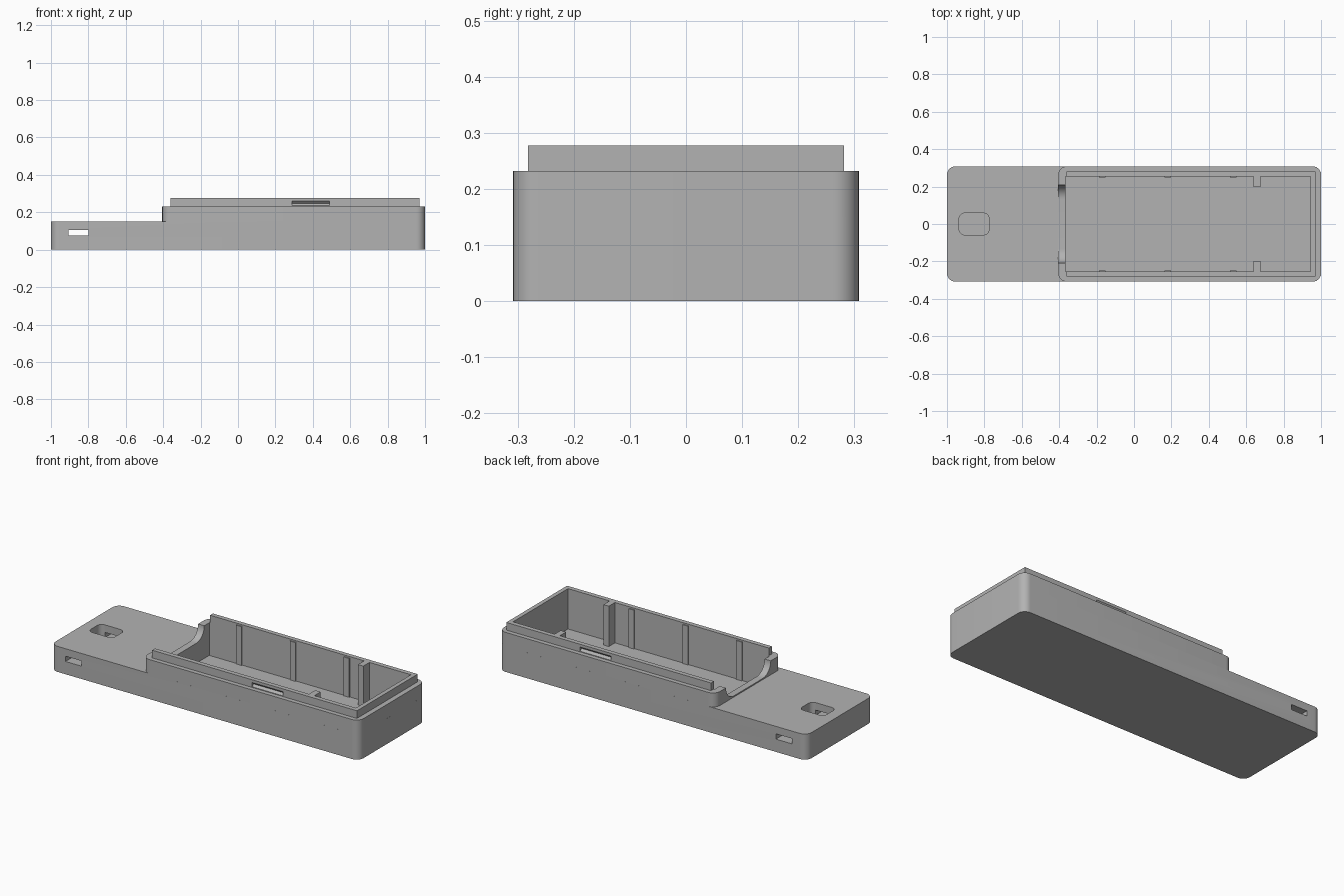
import bpy, bmesh, math
from mathutils import Vector

if "Cube" in bpy.data.objects:
    bpy.data.objects.remove(bpy.data.objects["Cube"])

grey = bpy.data.materials.new("plain_grey")
grey.use_nodes = True
grey.diffuse_color = (0.45, 0.45, 0.45, 1)
grey.node_tree.nodes["Principled BSDF"].inputs["Base Color"].default_value = grey.diffuse_color


def prism(name, outline, direction):
    """Extrude a closed 3D outline along a direction."""
    bm = bmesh.new()
    face = bm.faces.new([bm.verts.new(p) for p in outline])
    new = bmesh.ops.extrude_face_region(bm, geom=[face])["geom"]
    verts = [v for v in new if isinstance(v, bmesh.types.BMVert)]
    bmesh.ops.translate(bm, verts=verts, vec=Vector(direction))
    bmesh.ops.recalc_face_normals(bm, faces=bm.faces)
    mesh = bpy.data.meshes.new(name)
    bm.to_mesh(mesh)
    bm.free()
    mesh.materials.append(grey)
    obj = bpy.data.objects.new(name, mesh)
    bpy.context.collection.objects.link(obj)
    return obj


def block(name, x0, x1, y0, y1, z0, z1, radius=0, steps=10):
    """Upright box whose vertical corners may be rounded."""
    pts = []
    for i, (cx, cy) in enumerate([(x1, y1), (x0, y1), (x0, y0), (x1, y0)]):
        sx, sy = (1 if cx == x1 else -1), (1 if cy == y1 else -1)
        if not radius:
            pts.append((cx, cy, z0))
            continue
        for k in range(steps + 1):
            a = math.pi / 2 * (i + k / steps)
            pts.append((cx - sx * radius + radius * math.cos(a),
                        cy - sy * radius + radius * math.sin(a), z0))
    return prism(name, pts, (0, 0, z1 - z0))


def combine(target, other, operation):
    mod = target.modifiers.new("combine", 'BOOLEAN')
    mod.operation, mod.solver, mod.object = operation, 'EXACT', other
    bpy.context.view_layer.objects.active = target
    bpy.ops.object.modifier_apply(modifier=mod.name)
    bpy.data.objects.remove(other)


W, SHELF, RIM, TOP, FLOOR = 0.308, 0.15, 0.232, 0.277, 0.04

# Low shelf, tall box and stepped lip form one solid case
case = block("case", -1, 1, -W, W, 0, SHELF, 0.045)
tall = block("tall_box", -0.405, 0.9999, -W + 0.0001, W - 0.0001, 0.02, RIM, 0.045)
combine(case, tall, 'UNION')
combine(case, block("lip", -0.36, 0.97, -0.282, 0.282, 0.1, TOP), 'UNION')

# Main cavity, open through the top
combine(case, block("cavity", -0.365, 0.945, -0.255, 0.255, FLOOR, 0.4), 'DIFFERENCE')

# Curved scoop through the end wall above the shelf
half, low, r = 0.208, 0.157, 0.075
scoop = [(-0.5, half, 0.4), (-0.5, -half, 0.4)]
for side in (-1, 1):
    for k in range(13):
        a = math.pi / 2 * (k / 12 if side < 0 else 1 - k / 12)
        scoop.append((-0.5, side * (half - r + r * math.cos(a)),
                      low + r - r * math.sin(a)))
combine(case, prism("scoop", scoop, (0.2, 0, 0)), 'DIFFERENCE')

# Strap pocket in the shelf and the tunnel crossing it
combine(case, block("pocket", -0.935, -0.775, -0.058, 0.058, 0.075, 0.3, 0.03), 'DIFFERENCE')
combine(case, block("tunnel", -0.905, -0.8, -0.5, 0.5, 0.075, 0.106), 'DIFFERENCE')

# V-shaped snap grooves on both long sides of the lip
for side in (-1, 1):
    groove = [(0.29, side * 0.29, 0.236), (0.29, side * 0.282, 0.236),
              (0.29, side * 0.269, 0.248), (0.29, side * 0.282, 0.261),
              (0.29, side * 0.29, 0.261)]
    combine(case, prism("groove", groove, (0.2, 0, 0)), 'DIFFERENCE')

bpy.ops.object.select_all(action='DESELECT')
case.select_set(True)
bpy.context.view_layer.objects.active = case
bpy.ops.object.shade_smooth_by_angle(angle=math.radians(30))

# Inner wall ribs and posts, mirrored on the two long walls
for side, label in ((-1, "front"), (1, "back")):
    for n, x in enumerate((-0.17, 0.18, 0.53)):
        y0, y1 = sorted((side * 0.249, side * 0.255))
        block(f"{label}_rib_{n + 1}", x - 0.018, x + 0.018, y0, y1, FLOOR, 0.268)
    y0, y1 = sorted((side * 0.198, side * 0.255))
    block(f"{label}_post", 0.64, 0.675, y0, y1, FLOOR, TOP)
